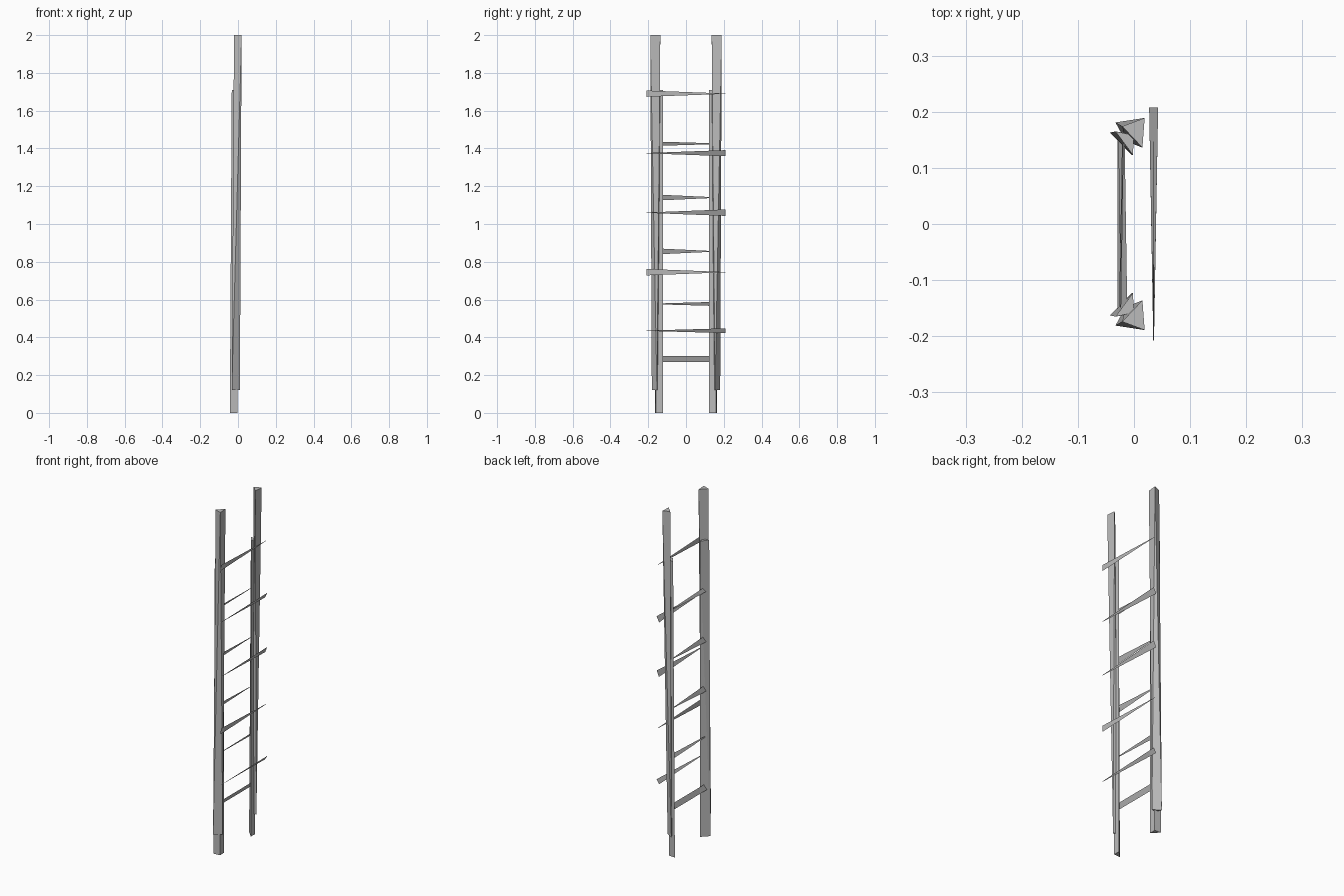
import bpy, bmesh

cube = bpy.data.objects.get("Cube")
if cube:
    bpy.data.objects.remove(cube, do_unlink=True)

# One plain grey for the whole ladder
grey = bpy.data.materials.new("grey metal")
grey.use_nodes = True
grey.diffuse_color = (0.5, 0.5, 0.5, 1)
grey.node_tree.nodes["Principled BSDF"].inputs["Base Color"].default_value = (0.5, 0.5, 0.5, 1)


def finish(name, bm):
    bmesh.ops.recalc_face_normals(bm, faces=bm.faces)
    mesh = bpy.data.meshes.new(name)
    bm.to_mesh(mesh)
    bm.free()
    mesh.materials.append(grey)
    obj = bpy.data.objects.new(name, mesh)
    bpy.context.collection.objects.link(obj)


def rail(name, side, low, low_z, high, high_z):
    """Three-sided rail: the hull of a triangle at each end."""
    bm = bmesh.new()
    for profile, z in ((low, low_z), (high, high_z)):
        for x, y in profile:
            bm.verts.new((x, side * y, z))
    bmesh.ops.convex_hull(bm, input=bm.verts)
    finish(name, bm)


def rung(name, x, z, half, wide, dx, dz, tip=0.002):
    """Flat blade, broad at the wide end and tapering to the other."""
    bm = bmesh.new()
    points = []
    for y, k in ((wide * half, 1), (-wide * half, tip / dz)):
        pair = [(x + s * k * dx / 2, y, z + s * k * dz / 2) for s in (-1, 1)]
        points += pair if y == wide * half else pair[::-1]
    bm.faces.new([bm.verts.new(p) for p in points])
    finish(name, bm)


# Rails of the lower and the sliding upper section
lower_foot = [(-0.043, 0.163), (-0.004, 0.123), (-0.003, 0.16)]
lower_head = [(-0.033, 0.165), (-0.002, 0.123), (0.0, 0.158)]
upper_foot = [(-0.033, 0.181), (0.01, 0.154), (-0.015, 0.148)]
upper_head = [(-0.021, 0.174), (0.015, 0.136), (0.019, 0.189)]
for label, side in (("front", -1), ("back", 1)):
    rail("lower_rail_" + label, side, lower_foot, 0, lower_head, 1.71)
    rail("upper_rail_" + label, side, upper_foot, 0.12, upper_head, 2)

# Upper rungs: height, wide end, spread in x and z
for i, (z, wide, dx, dz) in enumerate([
        (0.435, 1, 0.016, 0.025), (0.745, -1, 0.002, 0.034), (1.06, 1, 0.014, 0.034),
        (1.375, 1, 0.016, 0.032), (1.69, -1, 0.002, 0.033)]):
    rung(f"upper_rung_{i + 1}", 0.035, z, 0.208, wide, dx, dz)

# Lower rungs, leaning with their section
for i, (z, wide, dz, tip) in enumerate([
        (0.285, -1, 0.03, 0.03), (0.577, 1, 0.022, 0.004), (0.855, -1, 0.032, 0.002),
        (1.14, -1, 0.032, 0.003), (1.425, -1, 0.023, 0.004)]):
    rung(f"lower_rung_{i + 1}", -0.025 + 0.005 * z, z, 0.16, wide, 0.012, dz, tip)
